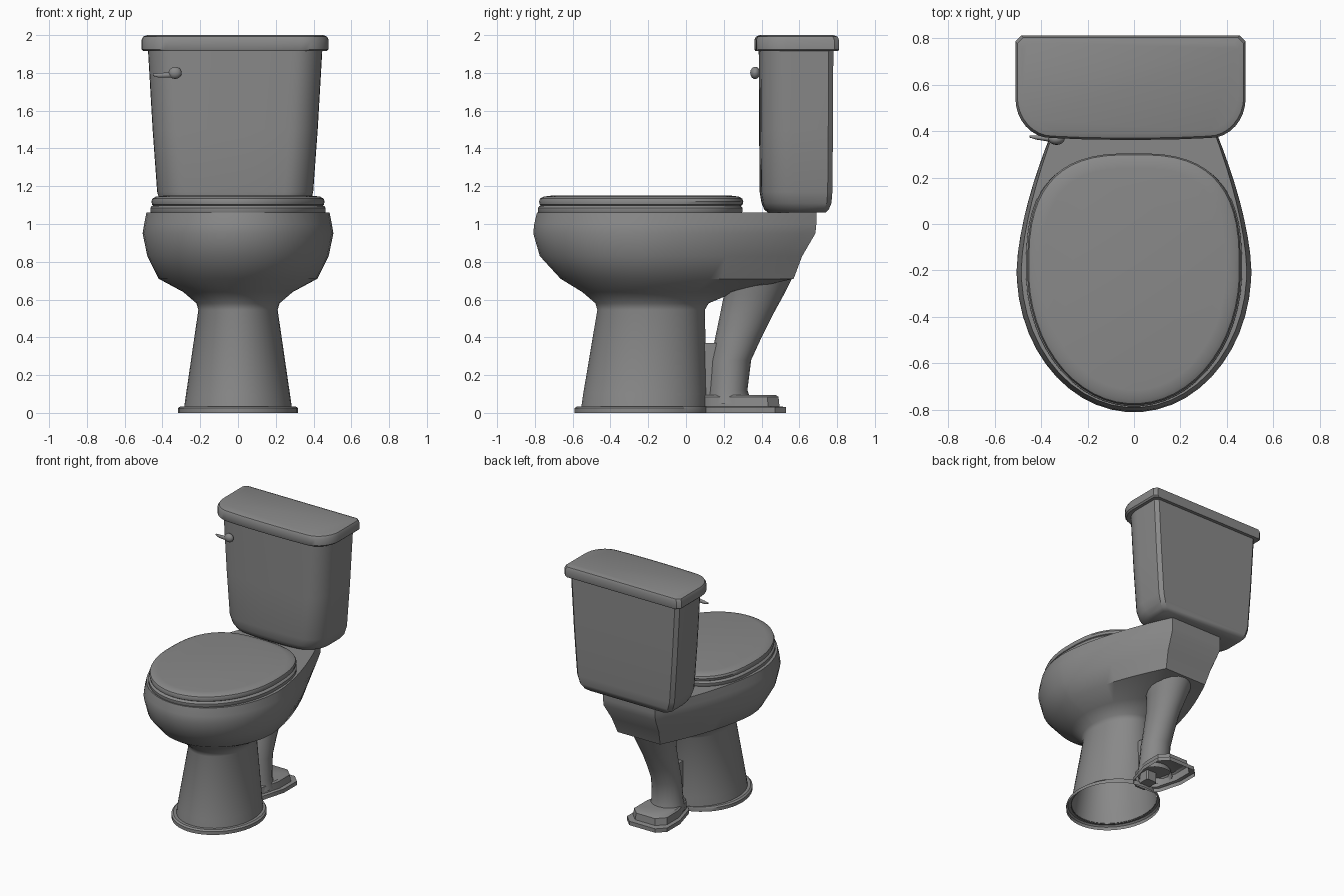
import bpy
import bmesh
from math import sin, cos, pi, radians
from mathutils import Vector

cube = bpy.data.objects.get("Cube")
if cube:
    bpy.data.objects.remove(cube)

porcelain = bpy.data.materials.new("grey porcelain")
porcelain.use_nodes = True
GREY = (0.25, 0.25, 0.25, 1)
porcelain.diffuse_color = GREY
porcelain.node_tree.nodes["Principled BSDF"].inputs["Base Color"].default_value = GREY


def loft(name, rings, bottom=True, top=True, angle=35):
    """Skin a stack of equal-length closed rings into one object."""
    bm = bmesh.new()
    loops = [[bm.verts.new(p) for p in ring] for ring in rings]
    n = len(loops[0])
    for a, b in zip(loops, loops[1:]):
        for i in range(n):
            j = (i + 1) % n
            bm.faces.new((a[i], a[j], b[j], b[i]))
    if bottom:
        bm.faces.new(loops[0][::-1])
    if top:
        bm.faces.new(loops[-1])
    bmesh.ops.recalc_face_normals(bm, faces=bm.faces)
    mesh = bpy.data.meshes.new(name)
    bm.to_mesh(mesh)
    bm.free()
    mesh.materials.append(porcelain)
    obj = bpy.data.objects.new(name, mesh)
    bpy.context.collection.objects.link(obj)
    bpy.ops.object.select_all(action="DESELECT")
    obj.select_set(True)
    bpy.context.view_layer.objects.active = obj
    bpy.ops.object.shade_smooth_by_angle(angle=radians(angle))
    return obj


def mirrored(half):
    """Close a right-hand outline (front to back) with its mirror image."""
    return half + [(-x, y, z) for x, y, z in reversed(half)]


def bowl_ring(z, w, front, back, wide_y, back_w, roundness):
    """Elliptical front, and a back between a tapered deck and an ellipse."""
    steps = 12
    half = []
    for i in range(steps):
        a = (i + 0.5) / steps * pi / 2
        half.append((w * sin(a), wide_y + (front - wide_y) * cos(a), z))
    for i in range(steps + 1):
        u = i / steps
        a = u * pi / 2 * 0.97
        taper = Vector((w + (back_w - w) * u ** 1.6, wide_y + (back - wide_y) * u, z))
        oval = Vector((w * cos(a), wide_y + (back - wide_y) * sin(a), z))
        half.append(tuple(taper.lerp(oval, roundness)))
    return mirrored(half)


def seat_ring(z, inset, front=-0.785, back=0.31, w=0.465):
    """Egg outline with a squarer back."""
    mid, half, steps = -0.2, [], 14
    for i in range(2 * steps):
        a = (i + 0.5) / (2 * steps) * pi
        s, c = sin(a), cos(a)
        e = 1 if c > 0 else 0.72
        reach = (front + inset - mid) if c > 0 else (back - inset - mid)
        half.append(((w - inset) * s ** e, mid + reach * abs(c) ** e, z))
    return mirrored(half)


def tank_ring(z, w, front, back, corner=0.17, chamfer=0.025, cx=-0.015):
    """Slightly bowed front, round front corners, chamfered back corners."""
    half = [(0.06, front, z), (w * 0.4, front + 0.002, z)]
    rx = corner * 0.9
    for i in range(9):
        a = i / 8 * pi / 2
        half.append((w - rx + rx * sin(a), front + 0.008 + corner * (1 - cos(a)), z))
    half += [(w, back - chamfer, z), (w - chamfer, back, z)]
    return [(x + cx, y, z) for x, y, z in mirrored(half)]


def box_ring(z, w, front, back, cut, front_w=None):
    """Chamfered rectangle, optionally narrower at the front."""
    fw = w if front_w is None else front_w
    return mirrored([(fw - cut * 0.6, front, z), (fw, front + cut * 0.6, z),
                     (w, (front + back) / 2, z), (w, back - cut, z), (w - cut, back, z)])


def leg_ring(z, w, front, back):
    """Oval trapway section."""
    mid, r = (front + back) / 2, (back - front) / 2
    return [(w * cos(2 * pi * i / 20), mid + r * sin(2 * pi * i / 20), z) for i in range(20)]


# Bowl flowing into the hollow pedestal
bowl = loft("bowl", [bowl_ring(*r) for r in (
    (0.03, 0.285, -0.555, 0.11, -0.22, 0.1, 1),
    (0.10, 0.275, -0.545, 0.11, -0.22, 0.1, 1),
    (0.545, 0.21, -0.47, 0.10, -0.19, 0.1, 1),
    (0.58, 0.22, -0.48, 0.12, -0.19, 0.1, 1),
    (0.64, 0.29, -0.55, 0.26, -0.19, 0.12, 0.7),
    (0.71, 0.42, -0.665, 0.57, -0.19, 0.18, 0),
    (0.83, 0.48, -0.775, 0.615, -0.2, 0.2, 0),
    (0.95, 0.505, -0.81, 0.685, -0.2, 0.22, 0),
    (1.0, 0.497, -0.805, 0.69, -0.2, 0.22, 0),
    (1.06, 0.485, -0.79, 0.69, -0.2, 0.22, 0))], bottom=False, angle=40)

# Flange round the foot of the pedestal
loft("pedestal_flange", [bowl_ring(z, w, f, 0.12, -0.22, 0.1, 1) for z, w, f in (
    (0, 0.318, -0.59), (0.025, 0.318, -0.59), (0.035, 0.305, -0.578), (0.035, 0.28, -0.55))],
    bottom=False, top=False)

# Trapway leg, its web to the pedestal, and its foot
loft("trapway_leg", [leg_ring(*r) for r in (
    (0.05, 0.13, 0.11, 0.35), (0.12, 0.115, 0.12, 0.325), (0.28, 0.105, 0.13, 0.345),
    (0.40, 0.105, 0.155, 0.40), (0.52, 0.11, 0.18, 0.46), (0.62, 0.13, 0.20, 0.515),
    (0.73, 0.16, 0.20, 0.57))], bottom=False)
loft("trapway_web", [box_ring(z, 0.045, 0.06, 0.2, 0.01) for z in (0.02, 0.37)])
loft("trapway_foot", [box_ring(z, w, 0.1, b, 0.06, fw) for z, w, b, fw in (
    (0, 0.17, 0.53, 0.12), (0.03, 0.17, 0.53, 0.12), (0.035, 0.145, 0.495, 0.1),
    (0.085, 0.138, 0.49, 0.1), (0.095, 0.125, 0.475, 0.09))], bottom=False)

# Seat and lid
loft("seat", [seat_ring(z, i, back=0.30) for z, i in (
    (1.055, 0.006), (1.065, 0), (1.085, 0), (1.095, 0.008), (1.1, 0.02))])
loft("seat_lid", [seat_ring(z, i) for z, i in (
    (1.095, 0.02), (1.102, 0.01), (1.12, 0.006), (1.135, 0.012), (1.145, 0.03), (1.15, 0.07))])

# Cistern and its cover
loft("tank", [tank_ring(*r) for r in (
    (1.06, 0.34, 0.435, 0.74), (1.075, 0.37, 0.415, 0.755), (1.11, 0.395, 0.4, 0.77),
    (1.17, 0.413, 0.39, 0.775), (1.5, 0.437, 0.387, 0.778), (1.93, 0.462, 0.385, 0.78))])
loft("tank_cover", [tank_ring(*r) for r in (
    (1.915, 0.485, 0.367, 0.805), (1.925, 0.495, 0.362, 0.81), (1.975, 0.495, 0.362, 0.81),
    (1.992, 0.487, 0.37, 0.802), (2.0, 0.465, 0.39, 0.78))])


# Flush handle: round knob with a tapering lever
def round_sweep(name, sections):
    """Rings in the yz plane placed along x: (x, y, z, y radius, z radius)."""
    turns = [2 * pi * i / 14 for i in range(14)]
    loft(name, [[(x, y + ry * cos(a), z + rz * sin(a)) for a in turns]
                for x, y, z, ry, rz in sections], angle=50)


knob = []
for k in range(9):
    a = pi * (k + 0.15) / 8.3
    knob.append((-0.333 - 0.035 * cos(a), 0.366, 1.8, 0.026 * sin(a), 0.033 * sin(a)))
round_sweep("handle_knob", knob)
round_sweep("handle_lever", (
    (-0.45, 0.376, 1.79, 0.004, 0.006), (-0.42, 0.372, 1.787, 0.009, 0.012),
    (-0.37, 0.367, 1.789, 0.012, 0.014), (-0.33, 0.362, 1.798, 0.015, 0.02)))
